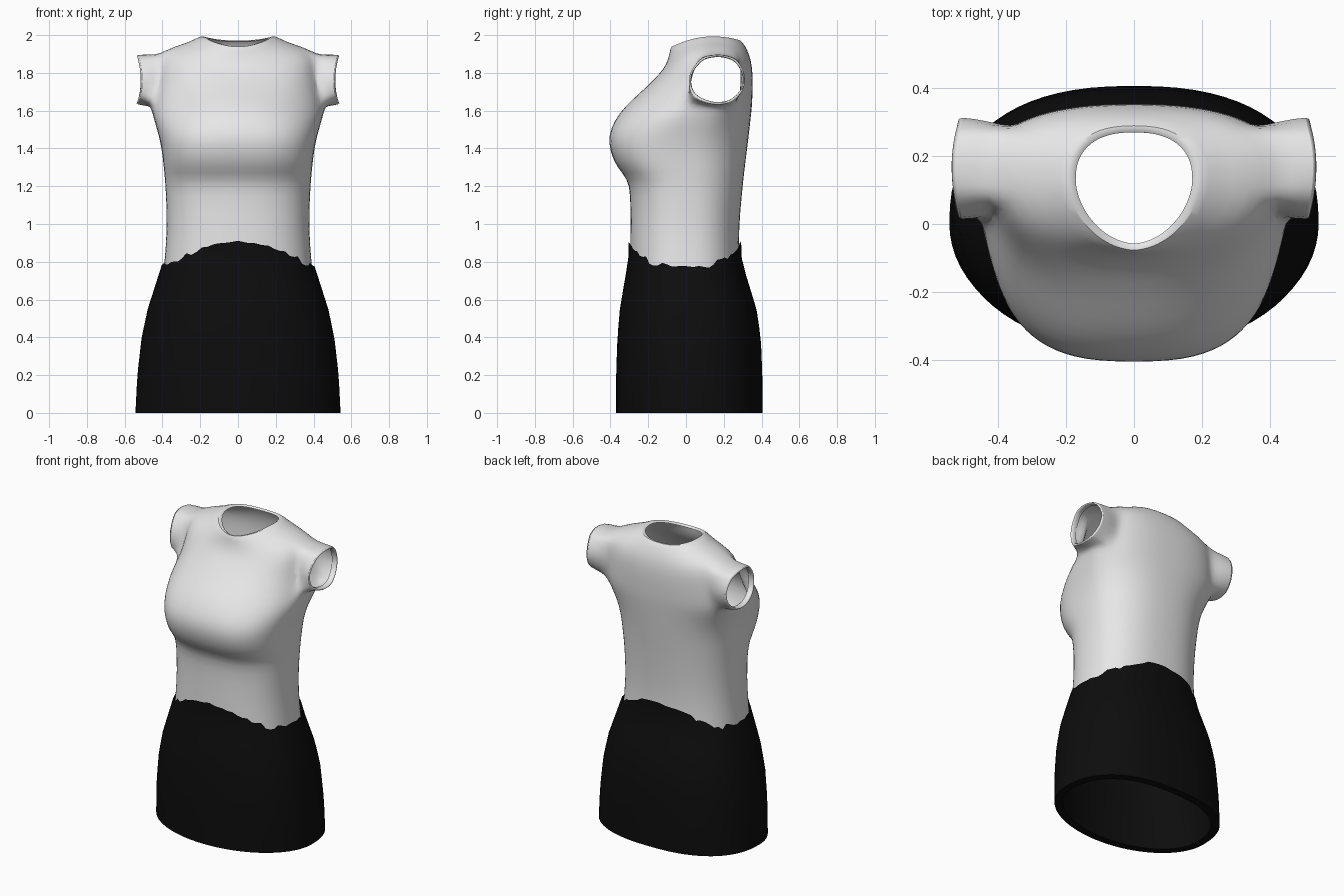
import bpy, bmesh, math, random
from math import sin, cos, pi

cube = bpy.data.objects.get("Cube")
if cube:
    bpy.data.objects.remove(cube)
random.seed(4)


def material(name, value):
    mat = bpy.data.materials.new(name)
    mat.use_nodes = True
    colour = (value, value, value, 1)
    mat.diffuse_color = colour
    mat.node_tree.nodes["Principled BSDF"].inputs["Base Color"].default_value = colour
    return mat


def oval(a, w, yc, yf, yb, nf, nb):
    """Point on an oval whose front and back halves differ."""
    n, reach = (nf, yf - yc) if sin(a) < 0 else (nb, yb - yc)
    x = math.copysign(abs(cos(a)) ** (2 / n), cos(a)) * w
    return x, yc + reach * abs(sin(a)) ** (2 / n)


def skin(bm, rings):
    """Join neighbouring rings with quads and return the face rows."""
    rows = []
    for low, high in zip(rings, rings[1:]):
        n = len(low)
        rows.append([bm.faces.new((low[i], low[(i + 1) % n], high[(i + 1) % n], high[i]))
                     for i in range(n)])
    return rows


def finish(bm, name, mat, angle):
    bmesh.ops.recalc_face_normals(bm, faces=bm.faces)
    mesh = bpy.data.meshes.new(name)
    bm.to_mesh(mesh)
    bm.free()
    obj = bpy.data.objects.new(name, mesh)
    bpy.context.collection.objects.link(obj)
    mesh.materials.append(mat)
    bpy.ops.object.select_all(action='DESELECT')
    obj.select_set(True)
    bpy.context.view_layer.objects.active = obj
    bpy.ops.object.shade_smooth_by_angle(angle=math.radians(angle))
    return obj


# Shirt body: side height, front height, back height, width, centre, front, back, front squareness
SHIRT = [
    (.70, .70, .70, .40, .0, -.30, .29, 2.4),
    (.82, .82, .82, .388, .0, -.297, .282, 2.4),
    (.98, .98, .98, .376, .0, -.295, .28, 2.4),
    (1.16, 1.16, 1.16, .382, .0, -.294, .297, 2.4),
    (1.24, 1.24, 1.24, .388, .0, -.31, .305, 2.5),
    (1.30, 1.30, 1.30, .394, .0, -.367, .312, 2.7),
    (1.38, 1.38, 1.38, .402, .0, -.402, .322, 2.8),
    (1.47, 1.47, 1.47, .42, .02, -.413, .333, 2.7),
    (1.55, 1.55, 1.55, .445, .07, -.378, .342, 2.4),
    (1.61, 1.62, 1.62, .46, .12, -.328, .35, 2.2),
    (1.70, 1.70, 1.70, .44, .15, -.238, .353, 2.2),
    (1.79, 1.76, 1.76, .43, .16, -.175, .354, 2.2),
    (1.90, 1.82, 1.83, .42, .16, -.118, .351, 2.2),
    (1.94, 1.87, 1.89, .34, .15, -.096, .338, 2.1),
    (1.965, 1.91, 1.94, .25, .14, -.086, .315, 2.0),
    (2.002, 1.947, 1.98, .19, .13, -.08, .288, 1.8),
    (1.985, 1.93, 1.965, .172, .13, -.058, .27, 1.8),
]
SEG = 40
bm = bmesh.new()
rings = []
for zs, zf, zb, w, yc, yf, yb, nf in SHIRT:
    ring = []
    for i in range(SEG):
        a = 2 * pi * i / SEG
        x, y = oval(a, w, yc, yf, yb, nf, 2.4)
        z = zs + ((zf if sin(a) < 0 else zb) - zs) * sin(a) ** 2
        ring.append(bm.verts.new((x, y, z)))
    rings.append(ring)
rows = skin(bm, rings)

# Armholes: open a patch on each side, then pull its edge out into a short sleeve
ARM_Y, ARM_Z = .165, 1.765
for side in (1, -1):
    columns = range(-2, 4) if side > 0 else range(SEG // 2 - 4, SEG // 2 + 2)
    patch = [row[c % SEG] for row in rows[9:12] for c in columns]
    inside = set(patch)
    edges = [e for f in patch for e in f.edges
             if any(g not in inside for g in e.link_faces)]
    rim = {v for e in edges for v in e.verts}
    angles = {v: math.atan2((v.co.z - ARM_Z) / .14, (v.co.y - ARM_Y) / .16) for v in rim}
    bmesh.ops.delete(bm, geom=patch, context='FACES_ONLY')
    loose = [e for e in bm.edges if not e.link_faces]
    bmesh.ops.delete(bm, geom=loose, context='EDGES')
    bmesh.ops.delete(bm, geom=[v for v in bm.verts if not v.link_edges], context='VERTS')
    previous = {v: v for v in rim}
    for blend, x, ry, rz in ((.6, .48, .16, .13), (1, .543, .168, .135),
                             (1, .535, .148, .119), (1, .50, .15, .121)):
        current = {}
        for v in rim:
            a = angles[v]
            target = (side * (x - .025 * cos(a) ** 2),
                      ARM_Y + ry * cos(a), ARM_Z + rz * sin(a))
            co = [p + (t - p) * blend for p, t in zip(previous[v].co, target)]
            current[v] = bm.verts.new(co)
        for e in edges:
            p, q = e.verts
            bm.faces.new((previous[p], previous[q], current[q], current[p]))
        previous = current

shirt = finish(bm, "shirt", material("white cloth", .8), 80)
shirt.modifiers.new("smooth", 'SUBSURF').levels = 1
shirt.modifiers["smooth"].render_levels = 1

# Skirt: height, width, front, back
SKIRT = [
    (0, .543, -.37, .406),
    (.2, .533, -.37, .404),
    (.4, .51, -.363, .396),
    (.55, .478, -.35, .373),
    (.7, .43, -.325, .327),
    (.8, .398, -.306, .296),
    (1, .383, -.302, .288),
]


def skirt_point(a, z, inset=0):
    for low, high in zip(SKIRT, SKIRT[1:]):
        if z <= high[0]:
            t = (z - low[0]) / (high[0] - low[0])
            w, yf, yb = [p + (q - p) * t for p, q in zip(low[1:], high[1:])]
            break
    x, y = oval(a, w - inset, 0, yf + inset, yb - inset, 2 + .5 * min(z, .8), 2.4)
    return x, y, z


# Ragged waist edge, higher at the front and back
SKIRT_SEG = 72
tops = []
for i in range(SKIRT_SEG):
    s = abs(sin(2 * pi * i / SKIRT_SEG))
    ragged = .006 + .05 * s * (1 - s)
    tops.append(.78 + .125 * s ** 3 + random.uniform(-1, 1) * ragged)

bm = bmesh.new()
layers = [(k / 10, .05) for k in range(8, -1, -1)] + [(k / 10, 0) for k in range(11)]
rings = [[bm.verts.new(skirt_point(2 * pi * i / SKIRT_SEG, t * tops[i], inset))
          for i in range(SKIRT_SEG)] for t, inset in layers]
skin(bm, rings)
finish(bm, "skirt", material("black cloth", .004), 50)
